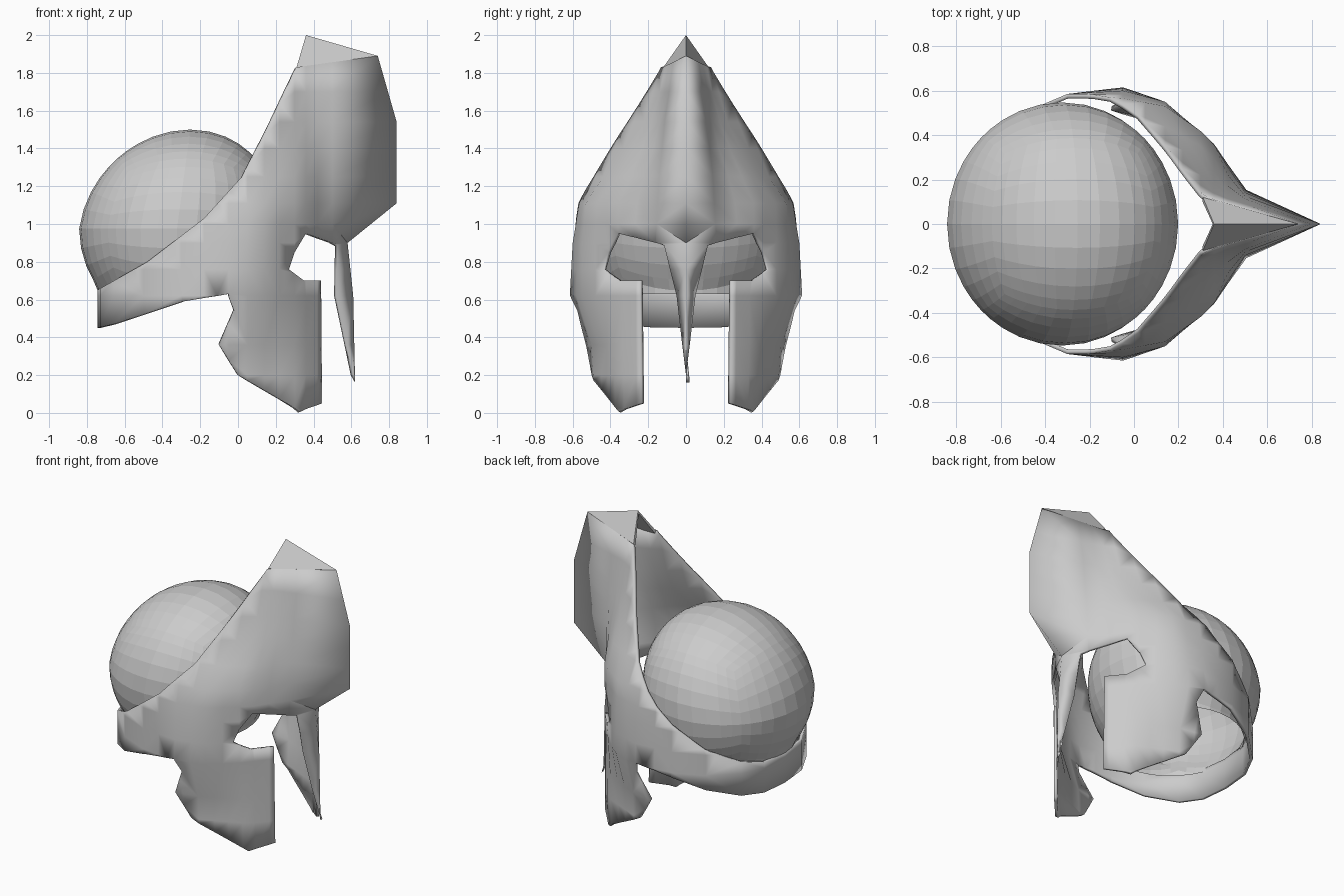
import bpy, bmesh
from mathutils import Vector

if "Cube" in bpy.data.objects:
    bpy.data.objects.remove(bpy.data.objects["Cube"])

# Footprint knots (x, half width) shared by every level at the back of the shell
BACK = [(-.745, 0), (-.73, .2), (-.66, .35), (-.5, .5), (-.3, .585)]
# Remaining knots per height: flank, temple, cheek, cheek front, nasal edge, ridge
LEVELS = {
    0.00: [(-.1, .50), (.05, .48), (.33, .36), (.45, .23), (.61, .01), (.62, 0)],
    0.36: [(-.1, .53), (.05, .50), (.33, .37), (.45, .23), (.572, .02), (.616, 0)],
    0.62: [(-.05, .615), (.14, .55), (.29, .42), (.45, .23), (.52, .05), (.61, 0)],
    0.90: [(-.05, .60), (.14, .55), (.36, .36), (.45, .23), (.53, .12), (.58, 0)],
    1.11: [(-.05, .565), (.14, .53), (.34, .39), (.42, .26), (.5, .15), (.84, 0)],
    1.25: [(.02, .49), (.12, .45), (.32, .34), (.40, .25), (.48, .15), (.84, 0)],
    1.54: [(.15, .33), (.20, .29), (.30, .22), (.36, .18), (.42, .14), (.84, 0)],
    1.89: [(.28, .13), (.29, .125), (.30, .12), (.31, .12), (.33, .11), (.74, 0)],
}
# Side outline (x, z) of one half, with the eye opening and the nasal
OUTLINE = [(-.745, .45), (-.66, .47), (-.29, .59), (-.05, .63), (-.02, .54), (-.10, .36),
           (0, .20), (.33, .01), (.445, .05), (.44, .70), (.35, .70), (.27, .76),
           (.30, .85), (.36, .95), (.53, .89), (.52, .62), (.572, .36), (.62, .16), (.61, .62),
           (.58, .90), (.84, 1.11), (.84, 1.54), (.74, 1.89), (.31, 1.83),
           (.17, 1.53), (.02, 1.25), (-.18, 1.03), (-.48, .80), (-.745, .65)]


def half_width(x, z):
    zs = sorted(LEVELS)
    z = min(max(z, zs[0]), zs[-1])
    i = max(k for k in range(len(zs) - 1) if zs[k] <= z)
    t = (z - zs[i]) / (zs[i + 1] - zs[i])
    knots = [Vector(p) for p in BACK]
    knots += [Vector(a).lerp(Vector(b), t) for a, b in zip(LEVELS[zs[i]], LEVELS[zs[i + 1]])]
    for a, b in zip(knots, knots[1:]):
        if x <= b.x:
            s = max(0, (x - a.x) / max(b.x - a.x, 1e-6))
            return a.y + (b.y - a.y) * s
    return 0


def finish(bm, name):
    mesh = bpy.data.meshes.new(name)
    bm.to_mesh(mesh)
    bm.free()
    ob = bpy.data.objects.new(name, mesh)
    bpy.context.collection.objects.link(ob)
    return ob


def cut(bm, co, no, **kw):
    bmesh.ops.bisect_plane(bm, geom=bm.verts[:] + bm.edges[:] + bm.faces[:],
                           plane_co=co, plane_no=no, **kw)


def thicken(ob, mirror=True):
    if mirror:
        m = ob.modifiers.new("mirror", 'MIRROR')
        m.use_axis = (False, True, False)
        m.merge_threshold = .002
    s = ob.modifiers.new("thickness", 'SOLIDIFY')
    s.thickness = .02
    s.offset = -1


def smooth(ob, angle):
    bpy.ops.object.select_all(action='DESELECT')
    ob.select_set(True)
    bpy.context.view_layer.objects.active = ob
    bpy.ops.object.shade_smooth_by_angle(angle=angle)


# Helmet shell: side outline, gridded, then bulged out to its half width
bm = bmesh.new()
face = bm.faces.new([bm.verts.new((x, 0, z)) for x, z in OUTLINE])
face.normal_update()
if face.normal.y > 0:
    face.normal_flip()
for z in sorted(LEVELS)[1:-1] + [.2, .76, 1.0, 1.4, 1.7]:
    cut(bm, (0, 0, z), (0, 0, 1), dist=.001)
for x in [-.73, -.66, -.5, -.3, -.18, -.05, .05, .14, .22, .3, .36, .42, .5]:
    cut(bm, (x, 0, 0), (1, 0, 0), dist=.001)
bmesh.ops.triangulate(bm, faces=[f for f in bm.faces if len(f.verts) > 4])
bmesh.ops.remove_doubles(bm, verts=bm.verts[:], dist=.001)
for v in bm.verts:
    w = half_width(v.co.x, v.co.z)
    v.co.y = 0 if w < .006 else -w
shell = finish(bm, "helmet_shell")
thicken(shell)
smooth(shell, .6)

# Crest cap: two triangles closing the top of the peak
bm = bmesh.new()
front, tip, left, right = [bm.verts.new(p) for p in
                           [(.74, 0, 1.89), (.36, 0, 2.0), (.31, .12, 1.83), (.31, -.12, 1.83)]]
bm.faces.new([front, tip, left])
bm.faces.new([front, right, tip])
for f in bm.faces:
    f.normal_update()
    if f.normal.z < 0:
        f.normal_flip()
thicken(finish(bm, "crest_cap"), mirror=False)

# Skull dome: rounded cube leaning forward, lower rim straightened to meet the shell, open below
bm = bmesh.new()
bmesh.ops.create_cube(bm, size=2)
bmesh.ops.subdivide_edges(bm, edges=bm.edges[:], cuts=9, use_grid_fill=True)
for v in bm.verts:
    n = v.co.normalized()
    h = max((n.x ** 2 + n.y ** 2) ** .5, .001)
    k = max(1, .81 / h) if -.8 < n.z < 0 else 1
    low = 1 + .12 * min(n.z, 0) if n.x > 0 else 1
    v.co = (-.323 + .518 * n.x * k * low + .07 * max(n.z, 0),
            .547 * n.y * k, .975 + .525 * n.z)
cut(bm, (-.32, 0, .63), (0, 0, 1), clear_inner=True)
finish(bm, "skull_dome")
